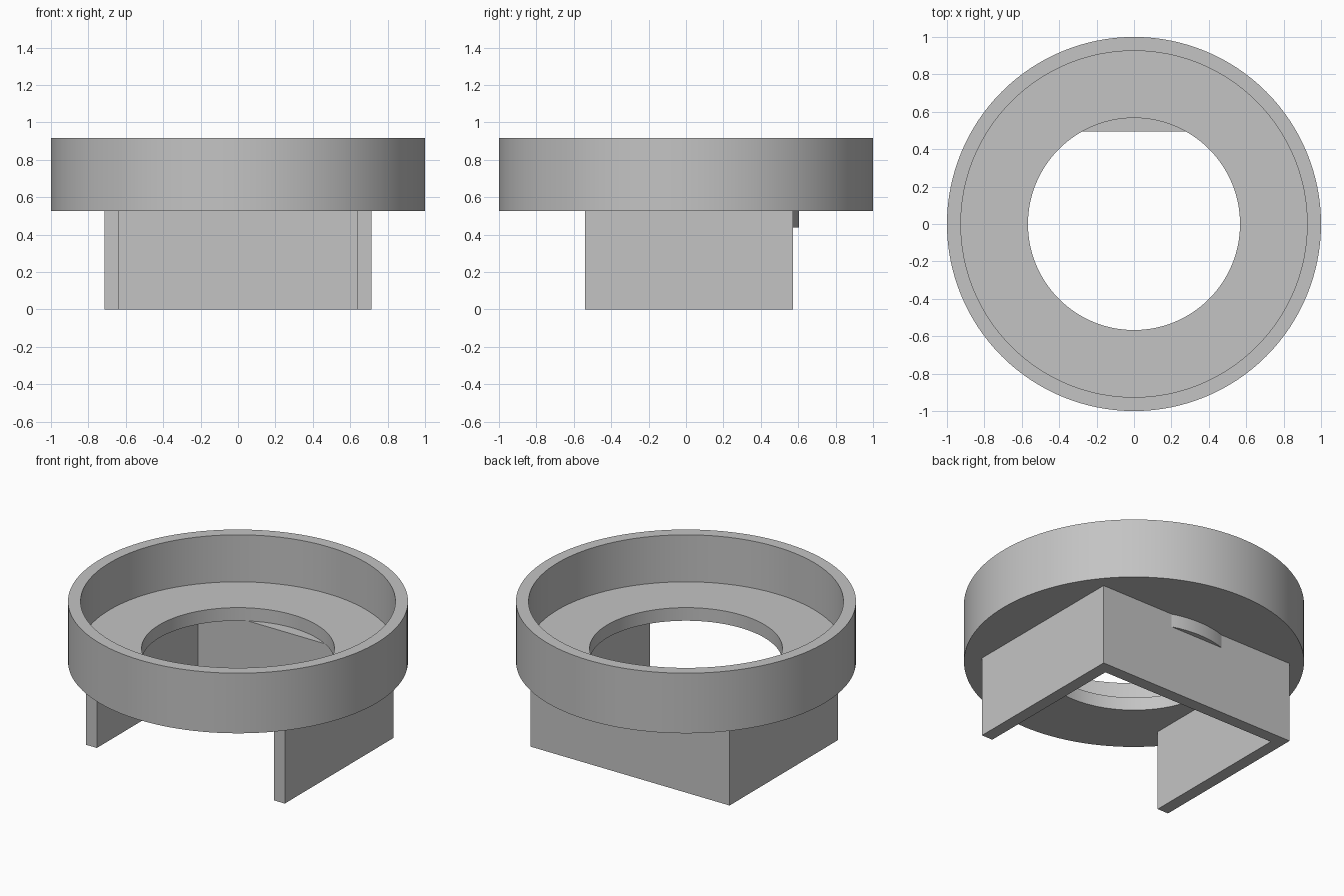
import bpy, bmesh, math

cube = bpy.data.objects.get("Cube")
if cube:
    bpy.data.objects.remove(cube, do_unlink=True)

SEGMENTS = 128
RING_BOTTOM, FLOOR, RIM_TOP = 0.525, 0.61, 0.915
WALL_BACK = 0.573

grey = bpy.data.materials.new("plain grey")
grey.use_nodes = True
grey.diffuse_color = (0.55, 0.55, 0.55, 1)
grey.node_tree.nodes["Principled BSDF"].inputs["Base Color"].default_value = grey.diffuse_color


def finish(name, bm):
    """Turn a bmesh into a named, shaded object."""
    bmesh.ops.recalc_face_normals(bm, faces=bm.faces)
    mesh = bpy.data.meshes.new(name)
    bm.to_mesh(mesh)
    bm.free()
    mesh.materials.append(grey)
    obj = bpy.data.objects.new(name, mesh)
    bpy.context.collection.objects.link(obj)
    bpy.ops.object.select_all(action='DESELECT')
    obj.select_set(True)
    bpy.context.view_layer.objects.active = obj
    bpy.ops.object.shade_smooth_by_angle(angle=math.radians(30))
    return obj


def lathe(name, profile):
    """Revolve a closed (radius, height) profile around z."""
    bm = bmesh.new()
    rings = []
    for i in range(SEGMENTS):
        a = math.tau * i / SEGMENTS
        rings.append([bm.verts.new((r * math.cos(a), r * math.sin(a), z)) for r, z in profile])
    n = len(profile)
    for i in range(SEGMENTS):
        p, q = rings[i], rings[(i + 1) % SEGMENTS]
        for j in range(n):
            k = (j + 1) % n
            bm.faces.new((p[j], q[j], q[k], p[k]))
    return finish(name, bm)


def extrude(name, outline, z0, z1):
    """Raise a flat (x, y) outline from z0 to z1."""
    bm = bmesh.new()
    low = [bm.verts.new((x, y, z0)) for x, y in outline]
    high = [bm.verts.new((x, y, z1)) for x, y in outline]
    n = len(outline)
    bm.faces.new(low[::-1])
    bm.faces.new(high)
    for i in range(n):
        j = (i + 1) % n
        bm.faces.new((low[i], low[j], high[j], high[i]))
    return finish(name, bm)


# Round tray with a raised rim and a central hole
lathe("round_tray", [(0.567, RING_BOTTOM), (1, RING_BOTTOM), (1, RIM_TOP),
                     (0.926, RIM_TOP), (0.926, FLOOR), (0.567, FLOOR)])

# U-shaped base wall, open at the front
half = [(0.635, 0.495), (0.635, -0.54), (0.714, -0.54), (0.714, WALL_BACK)]
extrude("base_wall", half + [(-x, y) for x, y in reversed(half)], 0, RING_BOTTOM)

# Shallow curved lug under the tray, on the back of the wall
lug_radius = 0.604
spread = math.acos(WALL_BACK / lug_radius)
arc = [math.pi / 2 + spread * (i / 8 - 1) for i in range(17)]
extrude("back_lug", [(lug_radius * math.cos(a), lug_radius * math.sin(a)) for a in arc],
        0.439, RING_BOTTOM)
